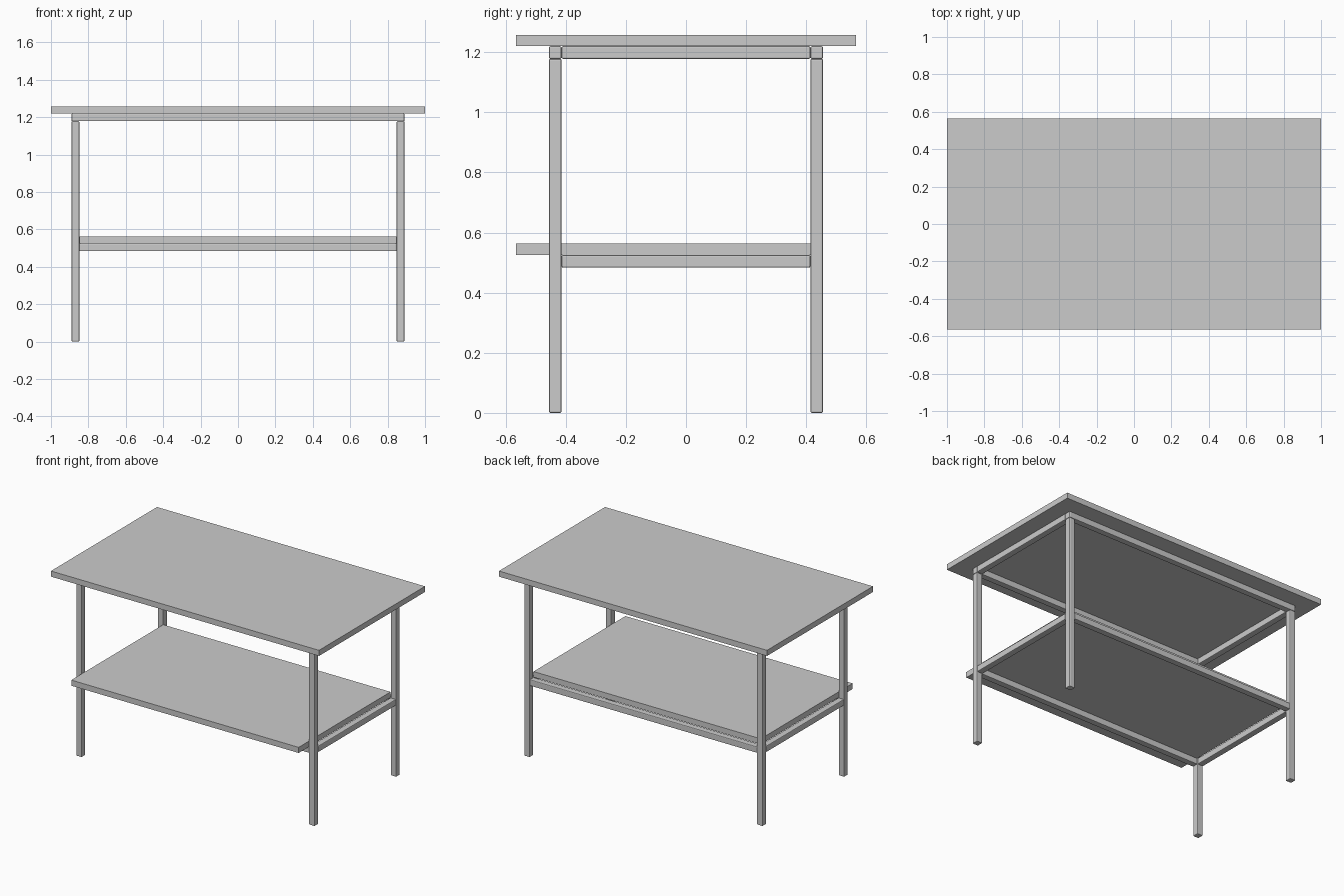
import bpy

if "Cube" in bpy.data.objects:
    bpy.data.objects.remove(bpy.data.objects["Cube"])

T = 0.042            # tube thickness
LX, LY = 0.869, 0.435  # leg centre lines


def box(name, lo, hi, bevel=0.0):
    """Box between two corners, optionally with rounded edges."""
    size = [b - a for a, b in zip(lo, hi)]
    mid = [(a + b) / 2 for a, b in zip(lo, hi)]
    bpy.ops.mesh.primitive_cube_add(size=1, location=mid)
    ob = bpy.context.object
    ob.name = name
    ob.scale = size
    bpy.ops.object.transform_apply(location=False, rotation=False, scale=True)
    if bevel:
        mod = ob.modifiers.new("rounded_edges", "BEVEL")
        mod.width = bevel
        mod.segments = 2
    return ob


def tube(name, lo, hi):
    return box(name, lo, hi, 0.005)


h = T / 2
ox, oy = LX + h, LY + h   # outer frame faces
ix, iy = LX - h, LY - h   # inner frame faces

# Table top and lower shelf (shelf reaches forward past the front legs)
box("table_top", (-1, -0.565, 1.22), (1, 0.565, 1.258))
box("lower_shelf", (-ix, -0.565, 0.525), (ix, iy, 0.563))

for sx, side in ((-1, "left"), (1, "right")):
    # Legs
    for sy, end in ((-1, "front"), (1, "back")):
        x, y = sx * LX, sy * LY
        tube(f"{end}_{side}_leg", (x - h, y - h, 0), (x + h, y + h, 1.178))
    # Side rails
    x = sx * LX
    tube(f"upper_{side}_rail", (x - h, -iy, 1.178), (x + h, iy, 1.22))
    tube(f"lower_{side}_rail", (x - h, -iy, 0.483), (x + h, iy, 0.525))

# Long rails: upper ones sit on the legs, lower ones fit between them
for sy, end in ((-1, "front"), (1, "back")):
    y = sy * LY
    tube(f"upper_{end}_rail", (-ox, y - h, 1.178), (ox, y + h, 1.22))
    tube(f"lower_{end}_rail", (-ix, y - h, 0.483), (ix, y + h, 0.525))
